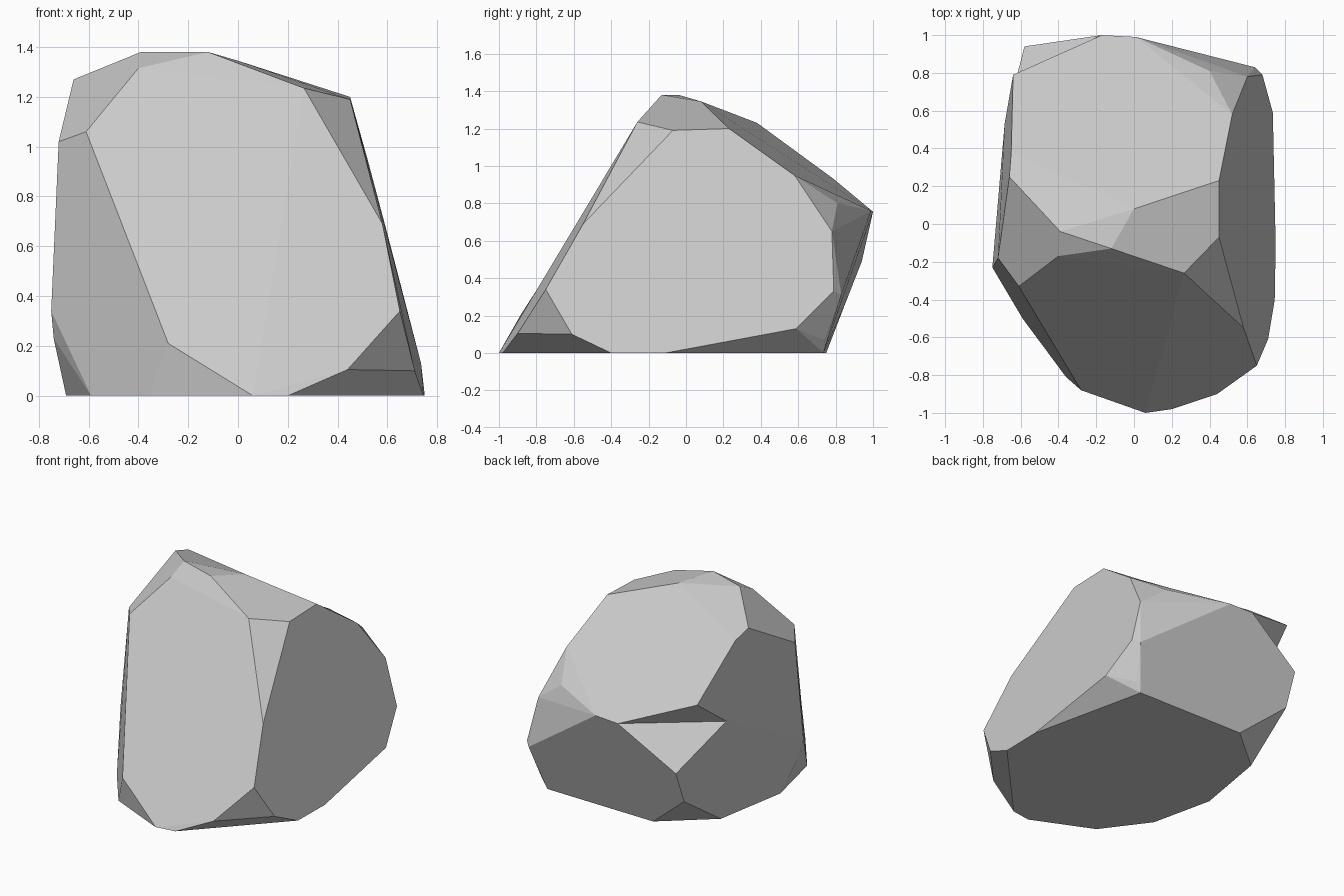
import bpy
import bmesh
import math


def remove_default_cube():
    cube = bpy.data.objects.get("Cube")
    if cube is not None:
        bpy.data.objects.remove(cube, do_unlink=True)


def make_material(name, grey):
    material = bpy.data.materials.new(name)
    material.use_nodes = True
    colour = (grey, grey, grey, 1)
    material.diffuse_color = colour
    shader = material.node_tree.nodes["Principled BSDF"]
    shader.inputs["Base Color"].default_value = colour
    shader.inputs["Roughness"].default_value = 0.9
    return material


# Corners of the flat footprint, in plan
footprint = [(.06, -1), (.2, -.98), (.745, -.4), (.75, -.11), (.56, .735),
             (-.27, .75), (-.6, .47), (-.69, -.06), (-.59, -.5), (-.36, -.81)]

# Corners of the big facets above the ground
front_corners = [(-.28, -.88, .21), (-.61, -.33, 1.06), (-.4, -.17, 1.315),
                 (.265, -.26, 1.235), (.58, -.55, .69), (.65, -.75, .34),
                 (.44, -.9, .105)]
left_corners = [(.45, -.07, 1.19), (.45, .23, 1.2), (.52, .58, .95),
                (.6, .78, .65), (.68, .79, .33), (.735, .59, .13),
                (.71, -.61, .1)]
right_corners = [(-.72, -.18, 1.02), (-.66, .25, 1.27), (-.65, .38, 1.23),
                 (-.75, -.23, .34), (-.74, -.2, .23)]
crown_corners = [(-.12, -.13, 1.38), (-.39, -.04, 1.38), (0, .08, 1.345),
                 (.4, .81, .8)]
back_corners = [(.01, .99, .76), (-.17, 1, .755), (.64, .83, .31),
                (.6, .74, .07), (-.58, .85, .26)]

# Corners of the chipped notch on the back right
notch_top = (-.64, .79, .93)
notch_foot = (-.58, .94, .49)
notch_inner = (-.685, .53, .73)


def build_boulder(material):
    bm = bmesh.new()
    for x, y in footprint:
        bm.verts.new((x, y, 0))
    for group in (front_corners, left_corners, right_corners,
                  crown_corners, back_corners):
        for corner in group:
            bm.verts.new(corner)
    top = bm.verts.new(notch_top)
    foot = bm.verts.new(notch_foot)
    bm.verts.new(notch_inner)

    # Wrap the corners in one solid skin
    bmesh.ops.convex_hull(bm, input=list(bm.verts))
    loose = [v for v in bm.verts if not v.link_faces]

    # Turn the ridge of the notch into a valley
    ridge = bm.edges.get((top, foot))
    if ridge is not None and len(ridge.link_faces) == 2:
        bmesh.utils.edge_rotate(ridge, True)
    bmesh.ops.delete(bm, geom=loose, context="VERTS")

    # Merge nearly level triangles into broad facets
    bmesh.ops.dissolve_limit(bm, angle_limit=math.radians(6),
                             verts=list(bm.verts), edges=list(bm.edges))
    bmesh.ops.recalc_face_normals(bm, faces=list(bm.faces))

    mesh = bpy.data.meshes.new("boulder")
    bm.to_mesh(mesh)
    bm.free()
    mesh.materials.append(material)
    boulder = bpy.data.objects.new("boulder", mesh)
    bpy.context.collection.objects.link(boulder)
    return boulder


remove_default_cube()
build_boulder(make_material("stone grey", 0.6))
